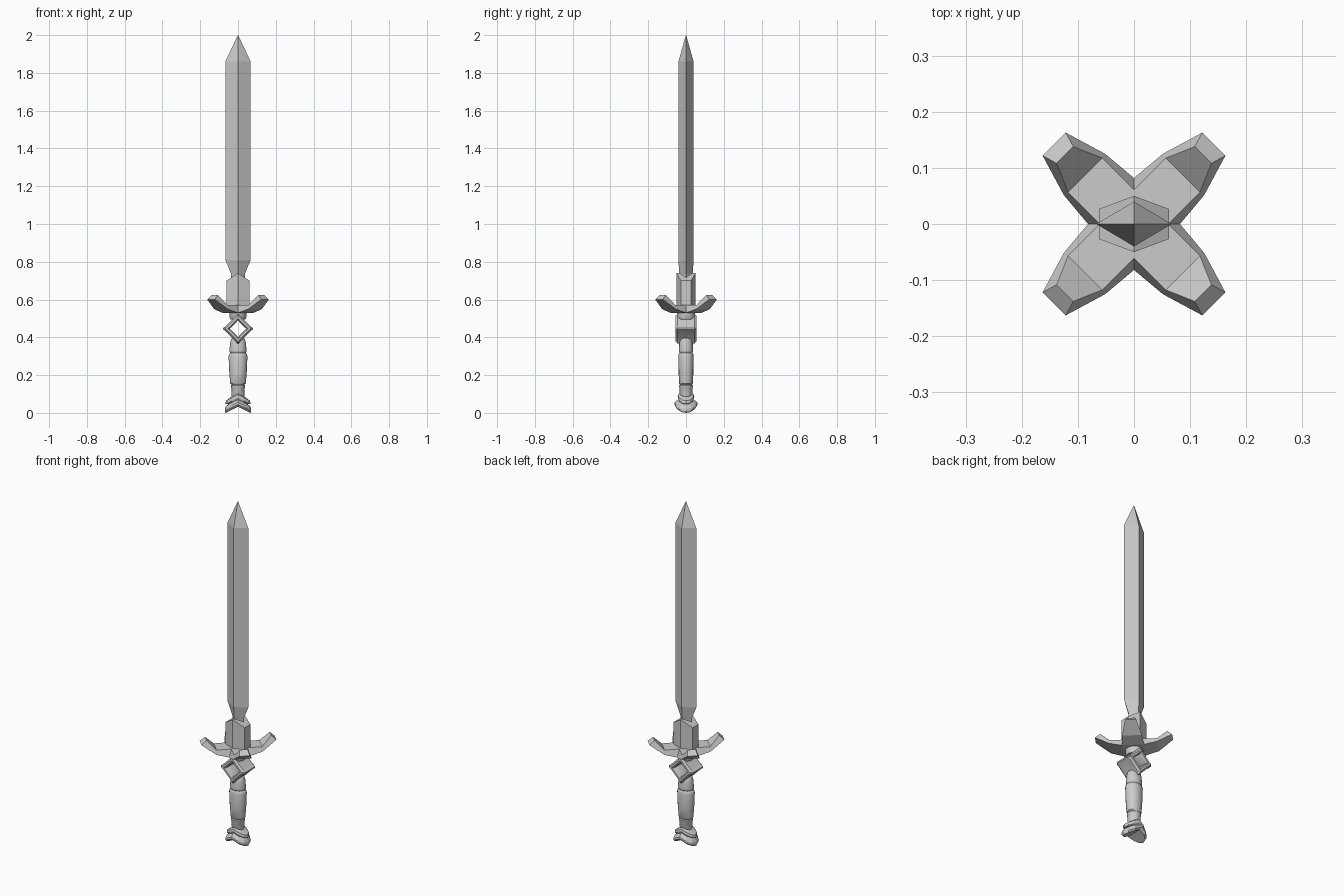
import bpy, bmesh, math
from mathutils import Matrix, Vector

if "Cube" in bpy.data.objects:
    bpy.data.objects.remove(bpy.data.objects["Cube"])


def finish(bm, name, smooth=None):
    bmesh.ops.remove_doubles(bm, verts=bm.verts, dist=0.0005)
    bmesh.ops.recalc_face_normals(bm, faces=bm.faces)
    me = bpy.data.meshes.new(name)
    bm.to_mesh(me)
    bm.free()
    ob = bpy.data.objects.new(name, me)
    bpy.context.collection.objects.link(ob)
    if smooth:
        bpy.ops.object.select_all(action='DESELECT')
        bpy.context.view_layer.objects.active = ob
        ob.select_set(True)
        bpy.ops.object.shade_smooth_by_angle(angle=math.radians(smooth))
    return ob


def bridge(bm, loops, closed=False):
    """Skin a list of equal-length point loops; cap the ends unless closed."""
    rings = [[bm.verts.new(p) for p in l] for l in loops]
    n = len(rings[0])
    pairs = list(zip(rings, rings[1:])) + ([(rings[-1], rings[0])] if closed else [])
    for a, b in pairs:
        for i in range(n):
            j = (i + 1) % n
            bm.faces.new((a[i], a[j], b[j], b[i]))
    if not closed:
        bm.faces.new(rings[0])
        bm.faces.new(rings[-1])


def fold_caps(bm):
    """Split many-sided end caps along x = 0 so the fold stays crisp."""
    for f in [f for f in bm.faces if len(f.verts) > 4]:
        ends = [v for v in f.verts if abs(v.co.x) < 1e-5]
        bmesh.utils.face_split(f, ends[0], ends[1])


def turned(name, levels, segs, drop=0.0, smooth=None):
    """Stack of ellipses (rx, ry, z); drop bends them into a chevron over x."""
    bm = bmesh.new()
    loops = []
    for rx, ry, z in levels:
        ring = []
        for i in range(segs):
            a = 2 * math.pi * i / segs
            x, y = rx * math.cos(a), ry * math.sin(a)
            ring.append((x, y, z - drop * abs(x)))
        loops.append(ring)
    bridge(bm, loops)
    if drop:
        fold_caps(bm)
    return finish(bm, name, smooth)


# Blade: diamond section with a narrowed base and a pointed tip
bm = bmesh.new()
bridge(bm, [[(w, 0, z), (0, t, z), (-w, 0, z), (0, -t, z)] for w, t, z in
            ((.036, .036, .69), (.036, .036, .735), (.067, .04, .81),
             (.067, .04, 1.86), (.0008, .0008, 2.0))])
finish(bm, "blade")

# Collar: six-sided socket with a roof-shaped top
bm = bmesh.new()
plan = [(.062, .027), (0, .05), (-.062, .027), (-.062, -.027), (0, -.05), (.062, -.027)]
bridge(bm, [[(x, y, .54) for x, y in plan],
            [(x, y, .74 - .65 * abs(x)) for x, y in plan]])
fold_caps(bm)
finish(bm, "blade_collar")

# Guard: one rising arm repeated four times into a cross
bm = bmesh.new()
# bottom (distance, half width, z), top (distance, half width, z)
arm = [((.058, .058, .53), (.043, .043, .572)),
       ((.125, .052, .548), (.123, .043, .572)),
       ((.2015, .029, .600), (.174, .021, .625))]
for k in range(4):
    rot = Matrix.Rotation(math.radians(45 + 90 * k), 3, 'Z')
    secs = [[bm.verts.new(rot @ Vector((d, s * w, z)))
             for (d, w, z), s in ((b, -1), (b, 1), (t, 1), (t, -1))] for b, t in arm]
    for a, b in zip(secs, secs[1:]):
        for i in range(4):
            j = (i + 1) % 4
            bm.faces.new((a[i], a[j], b[j], b[i]))
    bm.faces.new(secs[-1])
    lo, hi = bm.verts.new((0, 0, .53)), bm.verts.new((0, 0, .572))
    bm.faces.new((lo, secs[0][0], secs[0][1]))
    bm.faces.new((hi, secs[0][2], secs[0][3]))
finish(bm, "cross_guard")

# Neck between the guard and the ring
turned("neck", [(.040, .042, .495), (.044, .048, .505), (.044, .048, .535)], 16, smooth=30)

# Diamond ring: rounded square loops swept through a chamfered section
bm = bmesh.new()
loops = []
for r, y in ((.079, -.045), (.067, -.056), (.052, -.056), (.043, -.045),
             (.043, .045), (.052, .056), (.067, .056), (.079, .045)):
    c = r * .16
    ring = []
    for k in range(4):
        q = Matrix.Rotation(math.pi / 2 * k, 3, 'Y')
        for u, v in ((r - c, -c), (r, -c * .3), (r, c * .3), (r - c, c)):
            ring.append(q @ Vector((u, y, -v)) + Vector((0, 0, .446)))
    loops.append(ring)
bridge(bm, loops, closed=True)
finish(bm, "diamond_ring", 30)

# Grip: oval turned handle with grooves
turned("grip", [(.033, .026, .085), (.035, .034, .10), (.034, .034, .13), (.038, .037, .137),
                (.038, .037, .145), (.033, .032, .149), (.041, .036, .155), (.046, .039, .21),
                (.050, .041, .30), (.047, .038, .312), (.041, .034, .318), (.045, .038, .325),
                (.045, .038, .33), (.042, .036, .37), (.036, .030, .392), (.022, .018, .403)],
       16, smooth=35)

# Pommel: two stacked chevron discs
turned("pommel_lower", [(.066, .048, .033), (.070, .060, .044), (.070, .060, .056),
                        (.064, .046, .068), (.045, .036, .072)], 12, .5)
turned("pommel_upper", [(.045, .036, .068), (.064, .042, .078), (.066, .044, .084),
                        (.064, .042, .096), (.04, .035, .102)], 12, .5)
